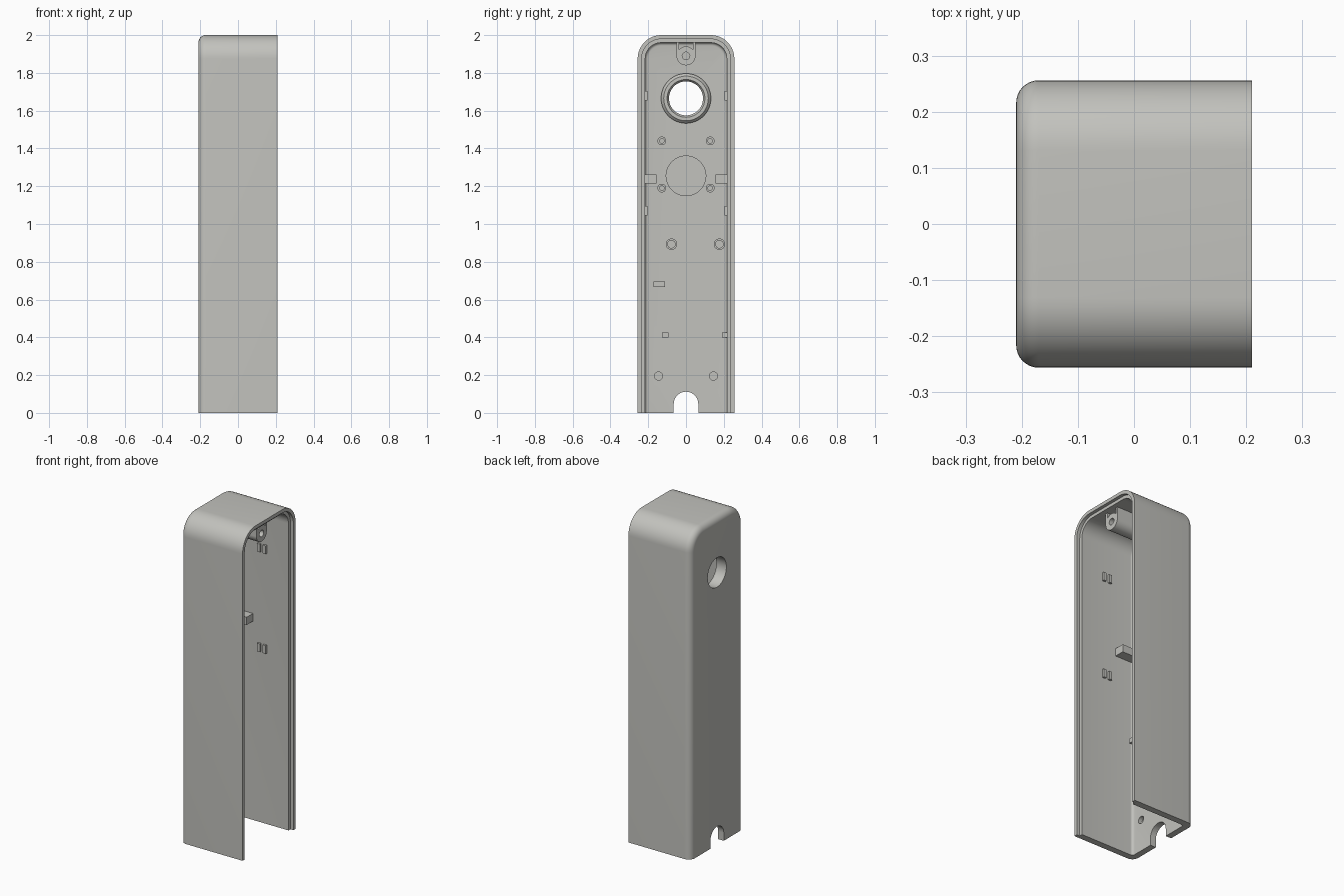
import bpy, bmesh, math

if "Cube" in bpy.data.objects:
    bpy.data.objects.remove(bpy.data.objects["Cube"])

grey = bpy.data.materials.new("warm grey plastic")
grey.diffuse_color = (0.54, 0.54, 0.51, 1)
grey.use_nodes = True
grey.node_tree.nodes["Principled BSDF"].inputs["Base Color"].default_value = grey.diffuse_color

W, H, R = 0.256, 2.0, 0.125      # half width, height, top corner radius
BACK, RIM = -0.21, 0.21          # closed side and open side
WALL, FLOOR = 0.04, -0.172       # wall thickness, inner floor position


def finish(name, bm, smooth=True):
    bmesh.ops.recalc_face_normals(bm, faces=bm.faces)
    me = bpy.data.meshes.new(name)
    bm.to_mesh(me)
    bm.free()
    me.materials.append(grey)
    ob = bpy.data.objects.new(name, me)
    bpy.context.collection.objects.link(ob)
    if smooth:
        shade(ob)
    return ob


def shade(ob):
    bpy.ops.object.select_all(action='DESELECT')
    ob.select_set(True)
    bpy.context.view_layer.objects.active = ob
    bpy.ops.object.shade_smooth_by_angle(angle=math.radians(30))


def arch(inset, x, n=12):
    """Open arch outline with rounded top corners, from foot to foot."""
    w, h, r = W - inset, H - inset, R - inset
    pts = [(x, -w, 0)]
    for side, start in ((-1, math.pi), (1, math.pi / 2)):
        for i in range(n + 1):
            a = start - i / n * math.pi / 2
            pts.append((x, side * (w - r) + r * math.cos(a), h - r + r * math.sin(a)))
    return pts + [(x, w, 0)]


def box(name, x0, x1, y0, y1, z0, z1):
    bm = bmesh.new()
    bmesh.ops.create_cube(bm, size=1)
    for v in bm.verts:
        v.co = ((x0 + x1) / 2 + v.co.x * (x1 - x0), (y0 + y1) / 2 + v.co.y * (y1 - y0),
                (z0 + z1) / 2 + v.co.z * (z1 - z0))
    return finish(name, bm, False)


def turned(name, profile, y, z, n=32):
    """Closed (radius, x) profile revolved around an axis along x."""
    bm = bmesh.new()
    rings = [[bm.verts.new((x, y + r * math.cos(2 * math.pi * i / n),
                            z + r * math.sin(2 * math.pi * i / n))) for i in range(n)]
             for r, x in profile]
    for a, b in zip(rings, rings[1:] + rings[:1]):
        for i in range(n):
            j = (i + 1) % n
            bm.faces.new((a[i], a[j], b[j], b[i]))
    return finish(name, bm)


def rod(name, r, x0, x1, y, z, n=48):
    """Solid cylinder along x."""
    bm = bmesh.new()
    ends = [[bm.verts.new((x, y + r * math.cos(2 * math.pi * i / n),
                           z + r * math.sin(2 * math.pi * i / n))) for i in range(n)]
            for x in (x0, x1)]
    bm.faces.new(ends[0])
    bm.faces.new(ends[1])
    for i in range(n):
        j = (i + 1) % n
        bm.faces.new((ends[0][i], ends[0][j], ends[1][j], ends[1][i]))
    return finish(name, bm)


# Housing shell: outer fillet, outer wall, stepped rim, inner wall, inner fillet
sections = []
for i in range(9):
    a = i / 8 * math.pi / 2
    sections.append((0.04 * (1 - math.sin(a)), BACK + 0.04 * (1 - math.cos(a))))
sections += [(0, RIM), (0.021, RIM), (0.021, RIM - 0.02), (WALL, RIM - 0.02)]
for i in range(6):
    a = i / 5 * math.pi / 2
    sections.append((WALL + 0.016 * (1 - math.cos(a)), FLOOR + 0.016 * (1 - math.sin(a))))

bm = bmesh.new()
loops = [[bm.verts.new(p) for p in arch(*s)] for s in sections]
for a, b in zip(loops, loops[1:]):
    for i in range(len(a) - 1):
        bm.faces.new((a[i], a[i + 1], b[i + 1], b[i]))
bm.faces.new(loops[0])
bm.faces.new(loops[-1])
bm.faces.new([l[0] for l in loops] + [l[-1] for l in reversed(loops)])
shell = finish("housing_shell", bm, False)

# Openings: round window, cable notch, shallow floor recesses
cutters = [
    rod("window_cutter", 0.09, -0.3, 0.0, 0, 1.665, 64),
    rod("notch_round_cutter", 0.065, -0.3, -0.1, 0, 0.047),
    box("notch_slot_cutter", -0.3, -0.1, -0.065, 0.065, -0.1, 0.047),
    rod("disc_recess_cutter", 0.105, FLOOR - 0.008, -0.1, 0, 1.255),
]
for s in (-1, 1):
    cutters.append(rod("foot_recess_cutter", 0.022, FLOOR - 0.025, -0.1, s * 0.145, 0.195, 24))
bpy.context.view_layer.objects.active = shell
for c in cutters:
    m = shell.modifiers.new("cut", 'BOOLEAN')
    m.operation, m.solver, m.object = 'DIFFERENCE', 'EXACT', c
    bpy.context.view_layer.objects.active = shell
    bpy.ops.object.modifier_apply(modifier=m.name)
    bpy.data.objects.remove(c)
shade(shell)

# Collar around the window
B = FLOOR - 0.004
turned("window_collar", [(0.09, B), (0.09, -0.15), (0.10, -0.135), (0.118, -0.135),
                         (0.132, -0.15), (0.132, B)], 0, 1.665, 64)

# Screw boss hanging from the top wall, with its two side webs
turned("screw_boss", [(0.02, B), (0.02, 0.16), (0.05, 0.16), (0.05, B)], 0, 1.89)
for s in (-1, 1):
    box("boss_web", B, 0.16, *sorted((s * 0.05, s * 0.036)), 1.89, 1.97)

# Hollow mounting posts for the boards
for s in (-1, 1):
    for z in (1.19, 1.44):
        turned("small_post", [(0.012, B), (0.012, -0.12), (0.023, -0.12), (0.023, B)],
               s * 0.128, z, 24)
for y in (-0.077, 0.177):
    turned("large_post", [(0.02, B), (0.02, -0.12), (0.03, -0.12), (0.03, B)], y, 0.893, 24)

# Side clips and wall tabs, both sides
for s in (-1, 1):
    box("side_clip", B, -0.05, *sorted((s * 0.155, s * 0.22)), 1.215, 1.262)
    for z in (1.07, 1.68):
        for x in (-0.015, 0.025):
            box("wall_tab", x, x + 0.02, *sorted((s * 0.203, s * 0.22)), z - 0.025, z + 0.025)

# Lower floor tabs
box("floor_hook", B, -0.11, -0.172, -0.112, 0.667, 0.695)
box("floor_tab", B, -0.14, -0.127, -0.092, 0.4, 0.426)
box("floor_tab_side", B, -0.14, 0.19, 0.22, 0.4, 0.426)
